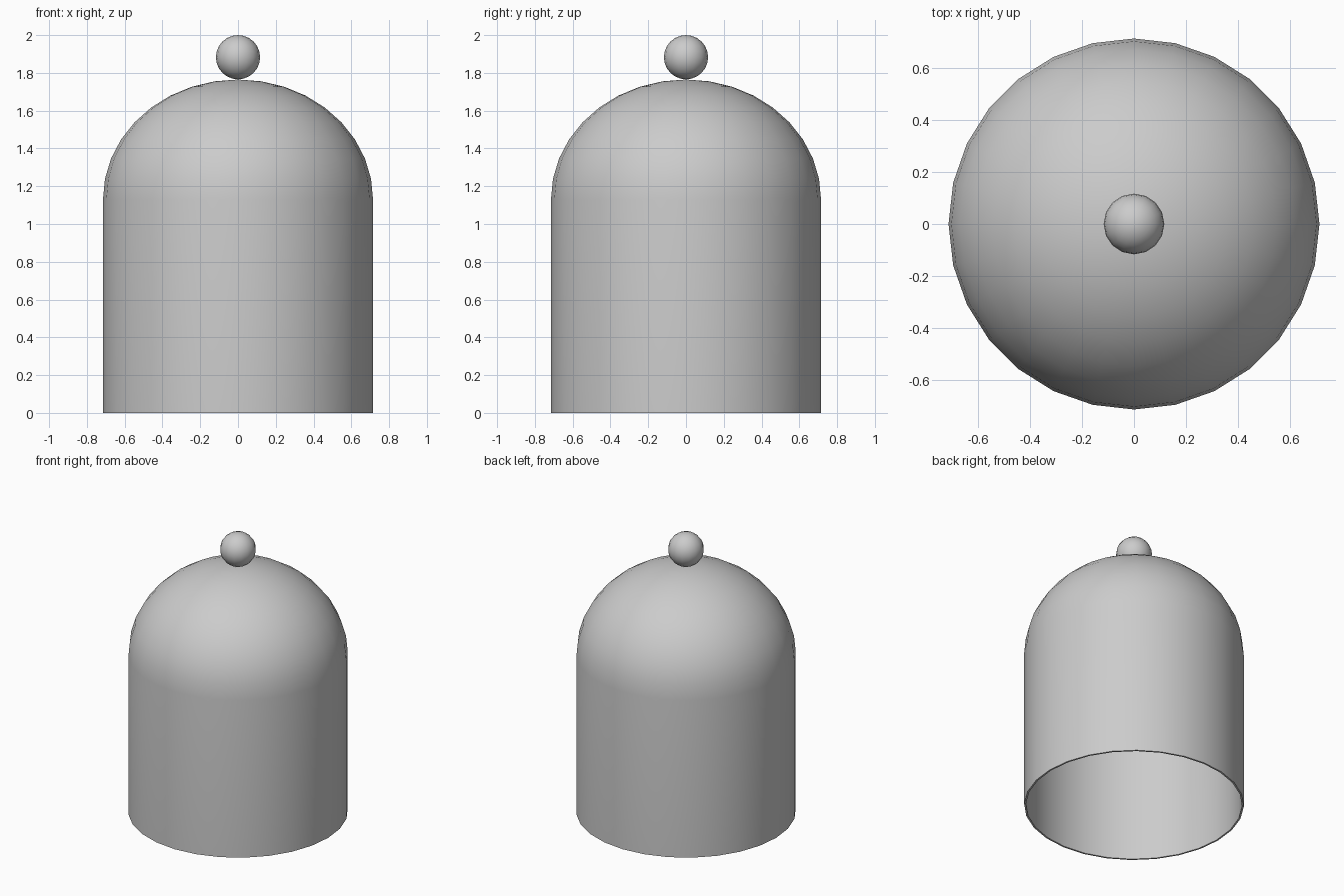
import bpy, bmesh
from math import pi, sin, cos, radians

cube = bpy.data.objects.get("Cube")
if cube:
    bpy.data.objects.remove(cube, do_unlink=True)

RADIUS, SHOULDER, TOP = 0.715, 1.13, 1.765
WALL, SIDES, RINGS = 0.012, 28, 9
KNOB = 0.117

grey = bpy.data.materials.new("plain grey")
grey.use_nodes = True
colour = (0.6, 0.6, 0.6, 1)
grey.diffuse_color = colour
grey.node_tree.nodes["Principled BSDF"].inputs["Base Color"].default_value = colour


def add_object(name, bm):
    bmesh.ops.recalc_face_normals(bm, faces=bm.faces)
    mesh = bpy.data.meshes.new(name)
    bm.to_mesh(mesh)
    bm.free()
    mesh.materials.append(grey)
    obj = bpy.data.objects.new(name, mesh)
    bpy.context.collection.objects.link(obj)
    bpy.ops.object.select_all(action='DESELECT')
    obj.select_set(True)
    bpy.context.view_layer.objects.active = obj
    bpy.ops.object.shade_smooth_by_angle(angle=radians(40))
    return obj


def wall_profile(inset):
    """Straight side rising into an elliptical shoulder that closes on the axis."""
    r, h = RADIUS - inset, TOP - SHOULDER - inset
    arc = [i / RINGS * pi / 2 for i in range(RINGS + 1)]
    return [(r, 0, 0)] + [(r * cos(a), 0, SHOULDER + h * sin(a)) for a in arc]


# Hollow bell cover: outer wall, rim and inner wall turned from one profile
bm = bmesh.new()
points = wall_profile(0)[::-1] + wall_profile(WALL)
verts = [bm.verts.new(p) for p in points]
edges = [bm.edges.new(pair) for pair in zip(verts, verts[1:])]
bmesh.ops.spin(bm, geom=verts + edges, cent=(0, 0, 0), axis=(0, 0, 1),
               angle=2 * pi, steps=SIDES, use_merge=False)
bmesh.ops.remove_doubles(bm, verts=bm.verts, dist=0.0005)
add_object("bell_cover", bm)

# Round handle resting on the crown
bm = bmesh.new()
bmesh.ops.create_uvsphere(bm, u_segments=16, v_segments=12, radius=KNOB)
knob = add_object("top_knob", bm)
knob.location.z = 2 - KNOB
